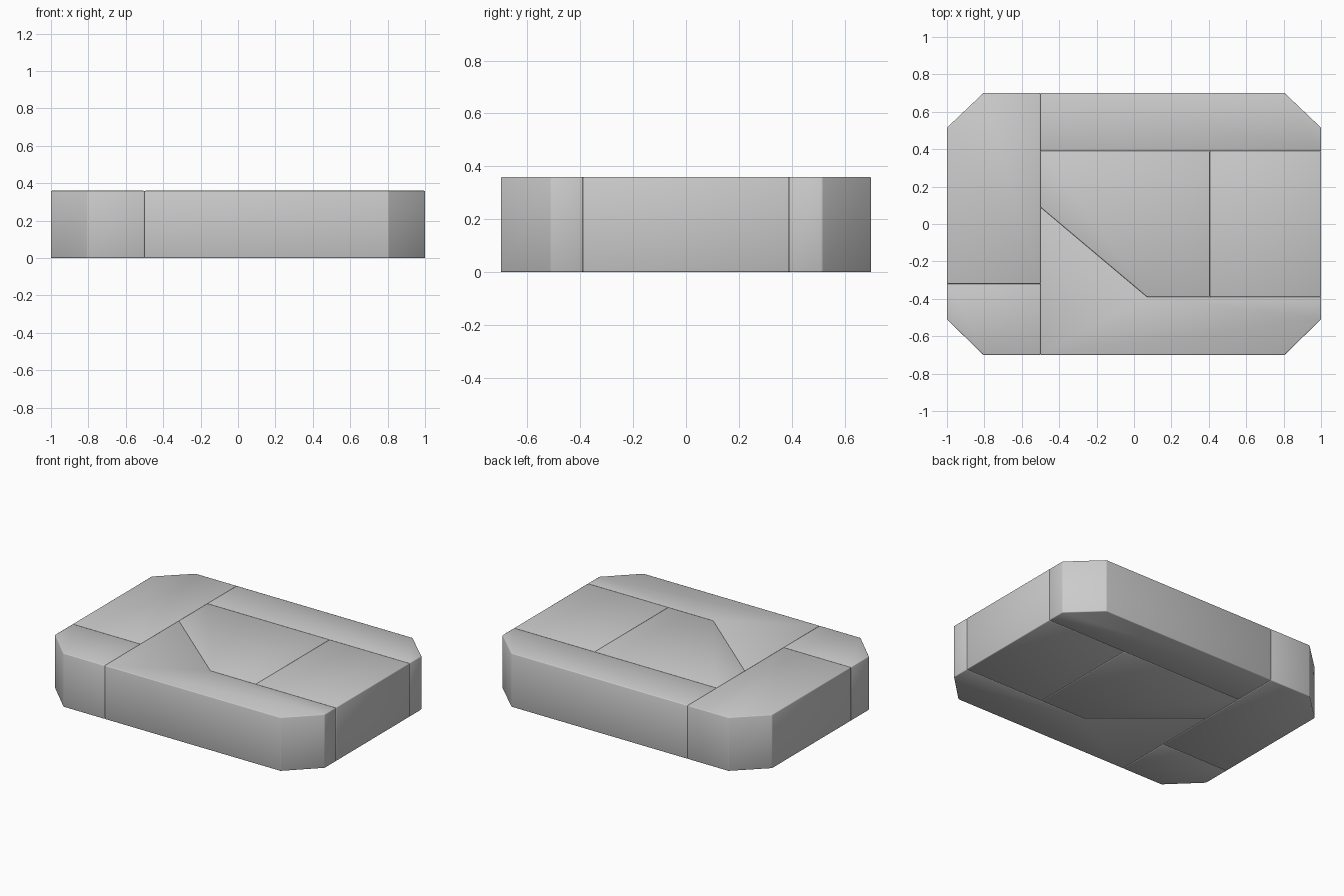
import bpy
import bmesh
import math

if "Cube" in bpy.data.objects:
    bpy.data.objects.remove(bpy.data.objects["Cube"])

HEIGHT = 0.36
BEVEL = 0.005

# Plan outline of each interlocking piece, counter-clockwise from above
PIECES = {
    "left_back_block": [(-1, -0.32), (-0.5, -0.32), (-0.5, 0.7), (-0.805, 0.7), (-1, 0.515)],
    "left_front_block": [(-1, -0.51), (-0.805, -0.7), (-0.5, -0.7), (-0.5, -0.32), (-1, -0.32)],
    "back_bar": [(-0.5, 0.39), (1, 0.39), (1, 0.515), (0.805, 0.7), (-0.5, 0.7)],
    "middle_block": [(-0.5, 0.09), (0.07, -0.39), (0.405, -0.39), (0.405, 0.39), (-0.5, 0.39)],
    "right_block": [(0.405, -0.39), (1, -0.39), (1, 0.39), (0.405, 0.39)],
    "front_bar": [(-0.5, -0.7), (0.805, -0.7), (1, -0.51), (1, -0.39), (0.07, -0.39), (-0.5, 0.09)],
}


def make_piece(name, outline):
    """Extrude an outline into a slab with finely bevelled edges."""
    bm = bmesh.new()
    base = bm.faces.new([bm.verts.new((x, y, 0)) for x, y in outline])
    top = bmesh.ops.extrude_face_region(bm, geom=[base], use_keep_orig=True)
    for v in top["geom"]:
        if isinstance(v, bmesh.types.BMVert):
            v.co.z = HEIGHT
    bmesh.ops.recalc_face_normals(bm, faces=bm.faces)
    mesh = bpy.data.meshes.new(name)
    bm.to_mesh(mesh)
    bm.free()
    obj = bpy.data.objects.new(name, mesh)
    bpy.context.collection.objects.link(obj)
    for poly in mesh.polygons:
        poly.use_smooth = True
    bevel = obj.modifiers.new("Bevel", 'BEVEL')
    bevel.width = BEVEL
    bevel.segments = 2
    bevel.limit_method = 'ANGLE'
    bevel.angle_limit = math.radians(30)
    return obj


for piece_name, points in PIECES.items():
    make_piece(piece_name, points)
